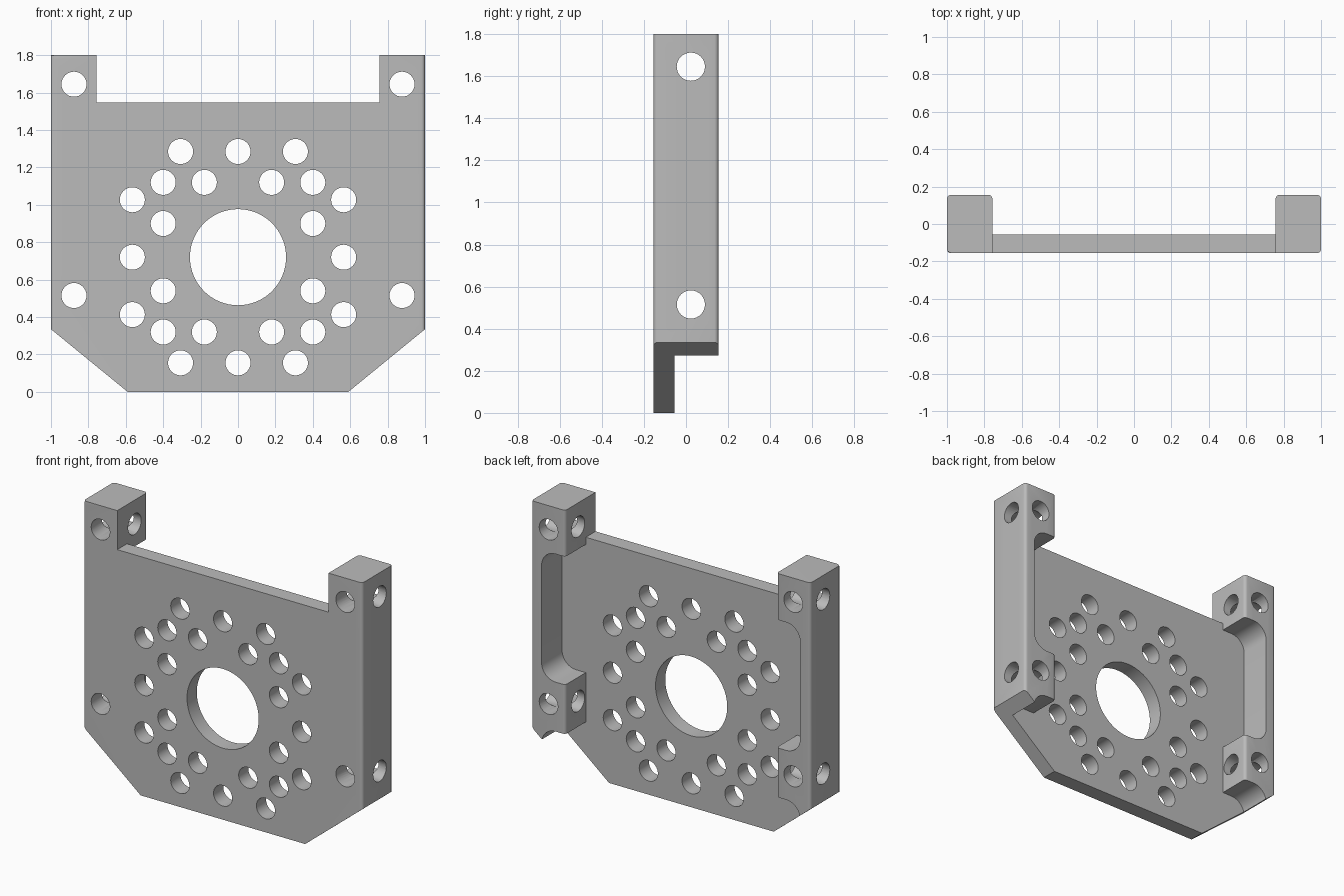
import bpy, bmesh, math
from mathutils import Vector, Matrix

if "Cube" in bpy.data.objects:
    bpy.data.objects.remove(bpy.data.objects["Cube"])

FRONT, BACK, PLATE_BACK = -0.155, 0.155, -0.055
INNER, WALL = 0.757, 0.927      # inner side of the blocks, inside of the thin wall
HOLE = 0.067


def rounded(corners, steps=8):
    """Outline from (x, z, fillet radius) corners."""
    out = []
    for i, (x, z, r) in enumerate(corners):
        p = Vector((x, z))
        if not r:
            out.append(p)
            continue
        a = (Vector(corners[i - 1][:2]) - p).normalized()
        b = (Vector(corners[(i + 1) % len(corners)][:2]) - p).normalized()
        # all filleted corners are square
        centre = p + (a + b) * r
        for k in range(steps + 1):
            t = k / steps * math.pi / 2
            out.append(centre - b * r * math.cos(t) - a * r * math.sin(t))
    return out


def new_object(name, bm):
    bmesh.ops.recalc_face_normals(bm, faces=bm.faces)
    mesh = bpy.data.meshes.new(name)
    bm.to_mesh(mesh)
    bm.free()
    obj = bpy.data.objects.new(name, mesh)
    bpy.context.collection.objects.link(obj)
    return obj


def prism(name, half, y0, y1):
    """Extrude a half outline, mirrored in x, from y0 to y1."""
    pts = rounded(half)
    pts += [Vector((-p.x, p.y)) for p in reversed(pts)]
    bm = bmesh.new()
    face = bm.faces.new([bm.verts.new((p.x, y0, p.y)) for p in pts])
    moved = bmesh.ops.extrude_face_region(bm, geom=[face])["geom"]
    verts = [g for g in moved if isinstance(g, bmesh.types.BMVert)]
    bmesh.ops.translate(bm, vec=(0, y1 - y0, 0), verts=verts)
    return new_object(name, bm)


def rods(name, spots, axis):
    """Joined cylinders along one axis, from (position, radius)."""
    bm = bmesh.new()
    for pos, r in spots:
        turn = Matrix.Rotation(math.pi / 2, 4, "X" if axis == "Y" else "Y")
        bmesh.ops.create_cone(bm, cap_ends=True, segments=64 if r > 0.1 else 32,
                              radius1=r, radius2=r, depth=3,
                              matrix=Matrix.Translation(pos) @ turn)
    return new_object(name, bm)


def cut(obj, cutter):
    cutter.hide_render = True
    mod = obj.modifiers.new("cut", "BOOLEAN")
    mod.operation, mod.solver, mod.object = "DIFFERENCE", "EXACT", cutter
    bpy.context.view_layer.objects.active = obj
    bpy.ops.object.modifier_apply(modifier=mod.name)
    bpy.data.objects.remove(cutter)


# Blank with the two slanted lower corners
bracket = prism("mounting_bracket", [(0.59, 0, 0), (1, 0.335, 0), (1, 1.8, 0)], FRONT, BACK)

# Back pocket that leaves the plate, thin side walls and corner blocks
cut(bracket, prism("pocket_cutter", [
    (WALL, -0.2, 0), (WALL, 0.35, 0.1), (INNER, 0.35, 0), (INNER, 0.67, 0),
    (WALL, 0.67, 0.1), (WALL, 1.5, 0.1), (INNER, 1.5, 0), (INNER, 2, 0)],
    PLATE_BACK, 0.4))

# Top notch through the plate
cut(bracket, prism("notch_cutter", [(INNER, 1.437, 0.11), (INNER, 2, 0)], -0.4, 0.0))

# Soften the upright edges of the side flanges
bm = bmesh.new()
bm.from_mesh(bracket.data)
bmesh.ops.remove_doubles(bm, verts=bm.verts, dist=0.0005)


def upright(e):
    a, b = (v.co for v in e.verts)
    if (a - b).xy.length > 0.001 or abs(abs(a.y) - BACK) > 0.001:
        return False
    return abs(abs(a.x) - 1) < 0.001 or (a.y > 0 and abs(abs(a.x) - INNER) < 0.001)


bmesh.ops.bevel(bm, geom=[e for e in bm.edges if upright(e)], offset=0.02,
                segments=4, profile=0.5, affect="EDGES")
bm.to_mesh(bracket.data)
bm.free()

# Round holes through the plate and blocks, front to back
MID = 0.72
quarter = [(0, 0.565), (0.307, 0.565), (0.18, 0.4), (0.4, 0.4), (0.4, 0.18),
           (0.565, 0.307), (0.565, 0)]
spots = {(sx * x, MID + sz * z) for x, z in quarter for sx in (-1, 1) for sz in (-1, 1)}
spots |= {(x, z) for x in (-0.877, 0.877) for z in (0.515, 1.645)}
holes = [(Vector((x, 0, z)), HOLE) for x, z in sorted(spots)]
cut(bracket, rods("hole_cutter", holes + [(Vector((0, 0, MID)), 0.257)], "Y"))

# Cross holes through the blocks, side to side
cut(bracket, rods("cross_hole_cutter",
                  [(Vector((0, 0.023, z)), HOLE) for z in (0.515, 1.645)], "X"))

# Plain grey finish
grey = bpy.data.materials.new("grey")
grey.use_nodes = True
colour = (0.5, 0.5, 0.5, 1)
grey.diffuse_color = colour
grey.node_tree.nodes["Principled BSDF"].inputs["Base Color"].default_value = colour
bracket.data.materials.clear()
bracket.data.materials.append(grey)

bpy.ops.object.select_all(action="DESELECT")
bracket.select_set(True)
bpy.context.view_layer.objects.active = bracket
bpy.ops.object.shade_smooth_by_angle(angle=math.radians(30))
